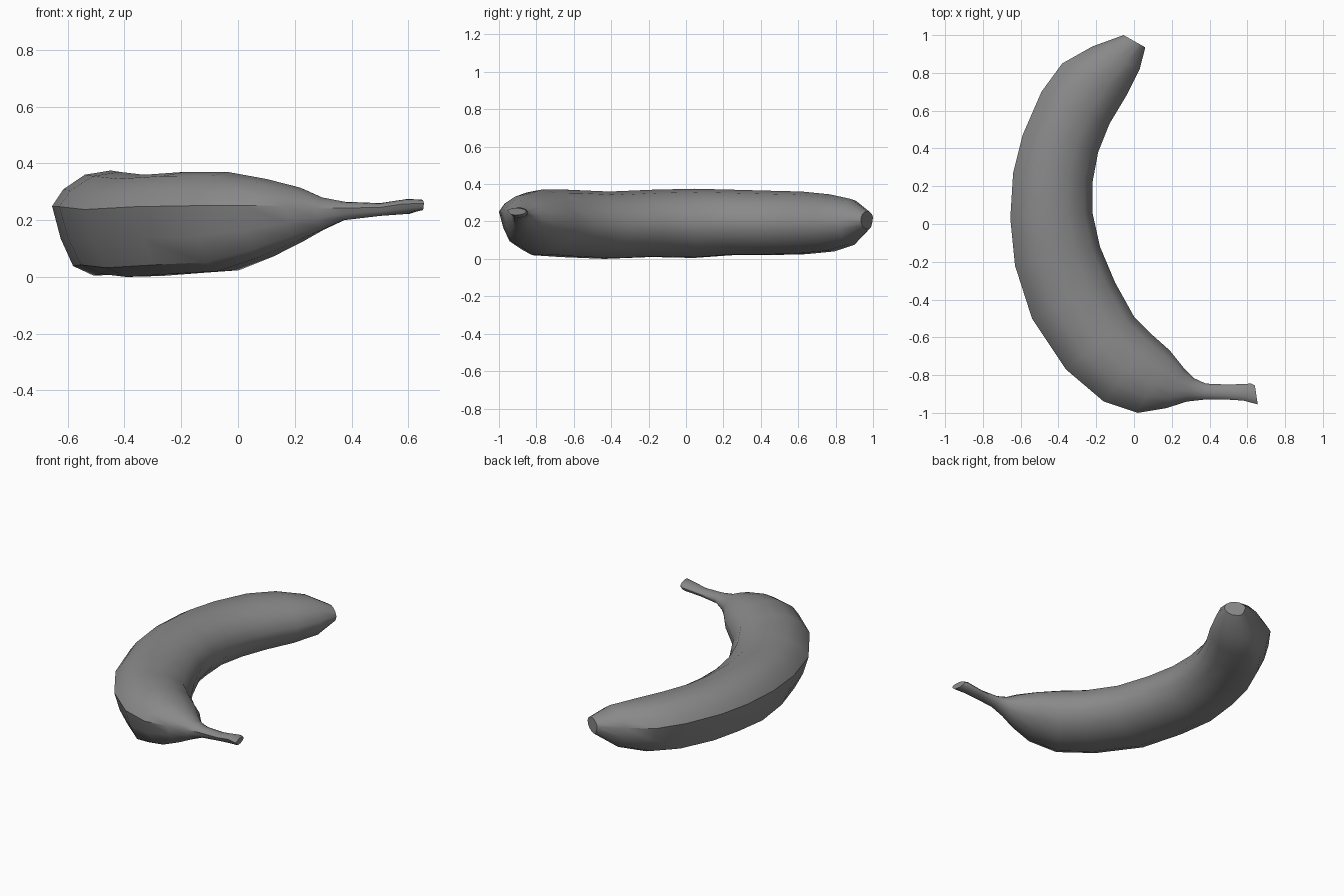
import bpy, bmesh
from mathutils import Vector

# Each rib: outer x, outer y, inner x, inner y, z low, z high (tip to stem)
RIBS = [
    (-0.055, 1.00, 0.06, 0.935, 0.16, 0.255),
    (-0.22, 0.94, 0.03, 0.82, 0.075, 0.32),
    (-0.38, 0.85, -0.04, 0.68, 0.04, 0.345),
    (-0.49, 0.70, -0.13, 0.53, 0.025, 0.36),
    (-0.59, 0.47, -0.19, 0.38, 0.02, 0.365),
    (-0.64, 0.27, -0.22, 0.22, 0.02, 0.37),
    (-0.655, 0.03, -0.22, 0.06, 0.005, 0.375),
    (-0.63, -0.22, -0.18, -0.12, 0.01, 0.37),
    (-0.54, -0.50, -0.10, -0.31, 0.00, 0.36),
    (-0.36, -0.77, 0.00, -0.49, 0.01, 0.37),
    (-0.16, -0.94, 0.10, -0.59, 0.02, 0.37),
    (0.02, -1.00, 0.19, -0.67, 0.07, 0.345),
    (0.17, -0.975, 0.27, -0.77, 0.125, 0.315),
    (0.28, -0.94, 0.315, -0.815, 0.165, 0.28),
    (0.37, -0.93, 0.38, -0.845, 0.20, 0.265),
    (0.50, -0.93, 0.50, -0.85, 0.215, 0.26),
    (0.58, -0.935, 0.62, -0.845, 0.222, 0.275),
    (0.655, -0.955, 0.64, -0.855, 0.235, 0.272),
]
# Ridged cross-section: across (-1 outer, 1 inner), height 0..1
PROFILE = [(-1, 0.66), (-0.86, 0.35), (-0.66, 0.09), (-0.33, 0), (0.25, 0.01),
           (0.72, 0.15), (0.96, 0.36), (1, 0.56), (0.8, 0.8), (0.4, 0.95),
           (-0.05, 1), (-0.47, 0.96), (-0.82, 0.82)]

# Matte grey skin
skin = bpy.data.materials.new("grey_skin")
skin.diffuse_color = (0.25, 0.25, 0.25, 1)

# Curved fruit and stem, lofted through the ribs
bm = bmesh.new()
rings = []
for ox, oy, ix, iy, z0, z1 in RIBS:
    outer, inner = Vector((ox, oy, 0)), Vector((ix, iy, 0))
    rings.append([bm.verts.new(outer.lerp(inner, (u + 1) / 2)
                               + Vector((0, 0, z0 + (z1 - z0) * v)))
                  for u, v in PROFILE])
n = len(PROFILE)
for a, b in zip(rings, rings[1:]):
    for i in range(n):
        j = (i + 1) % n
        bm.faces.new((a[i], a[j], b[j], b[i]))

# Blunt end caps
bm.faces.new(rings[0])
bm.faces.new(rings[-1])
bmesh.ops.recalc_face_normals(bm, faces=bm.faces)

mesh = bpy.data.meshes.new("banana")
bm.to_mesh(mesh)
bm.free()
mesh.materials.append(skin)
fruit = bpy.data.objects.new("banana", mesh)
bpy.context.collection.objects.link(fruit)
bpy.context.view_layer.objects.active = fruit
fruit.select_set(True)
bpy.ops.object.shade_smooth_by_angle(angle=0.7)
